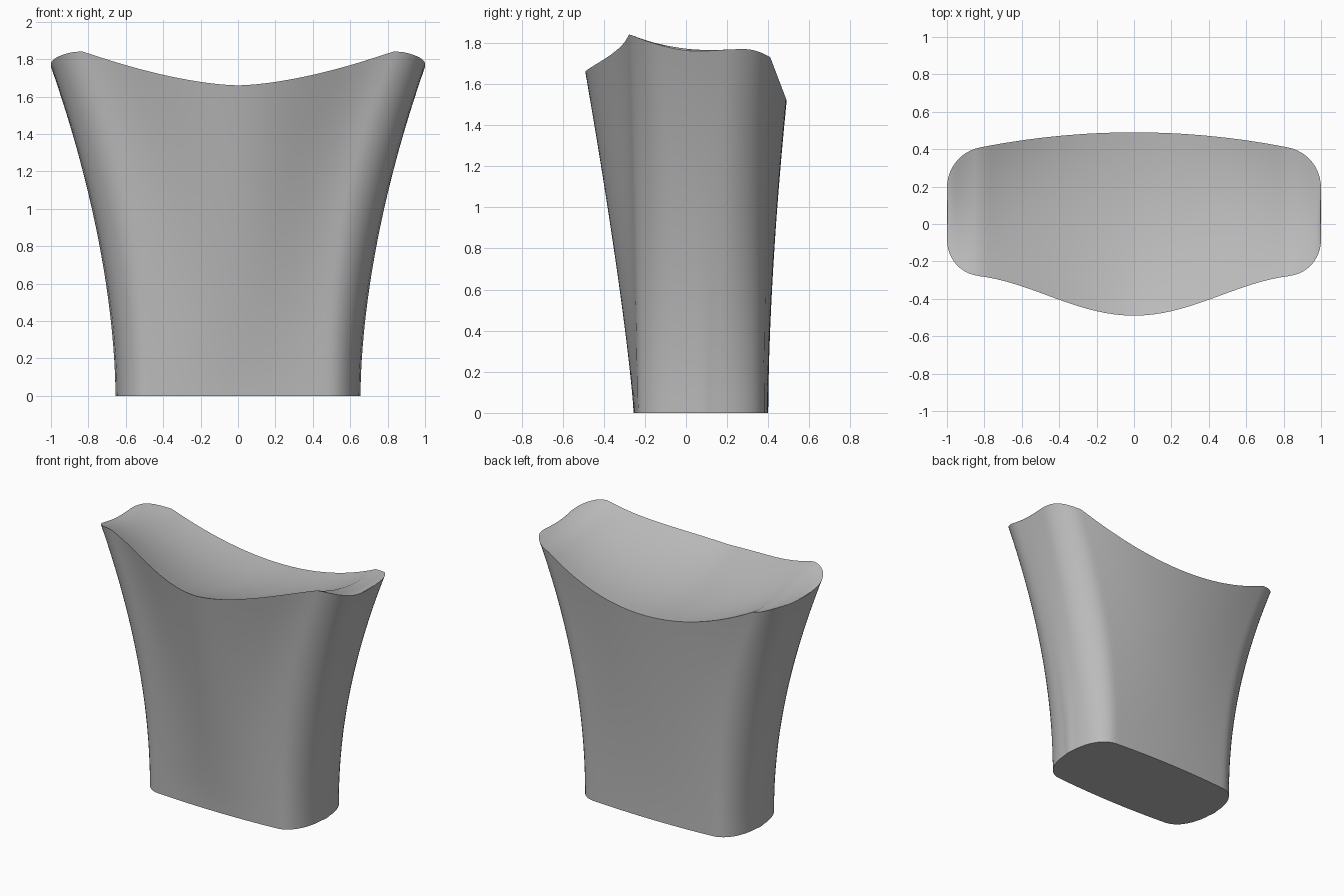
import bpy, bmesh, math
from mathutils import Vector
from mathutils.geometry import interpolate_bezier

cube = bpy.data.objects.get("Cube")
if cube:
    bpy.data.objects.remove(cube)

EDGE, CORNER, DEPTH, LEVELS = 16, 12, 14, 28


def lerp(a, b, t):
    return a + (b - a) * t


# Height of the rim along each part of its outline
def front_z(x):
    return 1.66 + 0.175 * (x / 0.81) ** 1.6


def back_z(x):
    return 1.52 + 0.21 * (x / 0.82) ** 2


def side_z(y):
    if y < 0.05:
        return min(1.84, 1.76 + 0.08 * ((0.05 - y) / 0.32) ** 1.7)
    s = min(1, (y - 0.05) / 0.23)
    return 1.76 + 0.01 * s * s * (3 - 2 * s) - 0.04 * max(0, (y - 0.28) / 0.13) ** 2


# One long edge: a curve y(x) from the middle, ending in a rounded corner, then mirrored
def chain(curve, start, corner, end, z_of):
    half = []
    for i in range(EDGE):
        x = start * i / EDGE
        half.append(Vector((x, curve(x), z_of(x) if z_of else 0)))
    p0, c, p1 = (Vector((*p, 0)) for p in ((start, curve(start)), corner, end))
    for p in interpolate_bezier(p0, p0.lerp(c, 0.6), p1.lerp(c, 0.6), p1, CORNER):
        half.append(Vector((p.x, p.y, side_z(p.y) if z_of else 0)))
    return [Vector((-p.x, p.y, p.z)) for p in reversed(half[1:])] + half


top_front = chain(lambda x: -0.381 - 0.109 * math.cos(math.pi * x / 0.93),
                  0.83, (1, -0.255), (1, -0.08), front_z)
top_back = chain(lambda x: 0.49 - 0.08 * (x / 0.82) ** 2,
                 0.82, (1, 0.375), (1, 0.19), back_z)
base_front = chain(lambda x: -0.255 + 0.02 * (x / 0.5) ** 2,
                   0.48, (0.64, -0.225), (0.65, 0.04), None)
base_back = chain(lambda x: 0.4 - 0.02 * (x / 0.5) ** 2,
                  0.48, (0.64, 0.37), (0.65, 0.12), None)
cols = len(top_front)


# Dished saddle spanning the rim from front to back
def saddle(i, j):
    v = j / DEPTH
    p = top_front[i].lerp(top_back[i], v)
    y = lerp(top_front[-1].y, top_back[-1].y, v)
    side_sag = side_z(y) - lerp(top_front[-1].z, top_back[-1].z, v)
    p.z += lerp(-0.24 * v * (1 - v), side_sag, p.x ** 8)
    return p


def base(i, j):
    v = j / DEPTH
    p = base_front[i].lerp(base_back[i], v)
    if i in (0, cols - 1):
        p.x += math.copysign(0.02 * v * (1 - v), p.x)
    return p


bm = bmesh.new()
top = [[bm.verts.new(saddle(i, j)) for j in range(DEPTH + 1)] for i in range(cols)]
for i in range(cols - 1):
    for j in range(DEPTH):
        bm.faces.new((top[i][j], top[i + 1][j], top[i + 1][j + 1], top[i][j + 1]))

# Flared wall from the base outline up to the rim
ring = ([(i, 0) for i in range(cols)] + [(cols - 1, j) for j in range(1, DEPTH + 1)]
        + [(i, DEPTH) for i in range(cols - 2, -1, -1)]
        + [(0, j) for j in range(DEPTH - 1, 0, -1)])
upper = [top[i][j] for i, j in ring]
rows = []
for k in range(LEVELS):
    t = k / LEVELS
    row = []
    for (i, j), rim in zip(ring, upper):
        b, r = base(i, j), rim.co
        flare_x = lerp(2.5, 1.78, r.x ** 8)
        flare_y = lerp(1.22, 1.7, (r.y + 0.49) / 0.98)
        row.append(bm.verts.new((lerp(b.x, r.x, t ** flare_x),
                                 lerp(b.y, r.y, t ** flare_y), r.z * t)))
    rows.append(row)
rows.append(upper)
for lower, above in zip(rows, rows[1:]):
    for a in range(len(ring)):
        b = (a + 1) % len(ring)
        bm.faces.new((lower[a], lower[b], above[b], above[a]))
bm.faces.new(list(reversed(rows[0])))
bmesh.ops.recalc_face_normals(bm, faces=bm.faces)

mesh = bpy.data.meshes.new("flared_pedestal")
bm.to_mesh(mesh)
bm.free()
body = bpy.data.objects.new("flared_pedestal", mesh)
bpy.context.collection.objects.link(body)

grey = bpy.data.materials.new("plain_grey")
grey.use_nodes = True
colour = (0.5, 0.5, 0.5, 1)
grey.diffuse_color = colour
grey.node_tree.nodes["Principled BSDF"].inputs["Base Color"].default_value = colour
mesh.materials.append(grey)

bpy.context.view_layer.objects.active = body
body.select_set(True)
bpy.ops.object.shade_smooth_by_angle(angle=math.radians(35))
